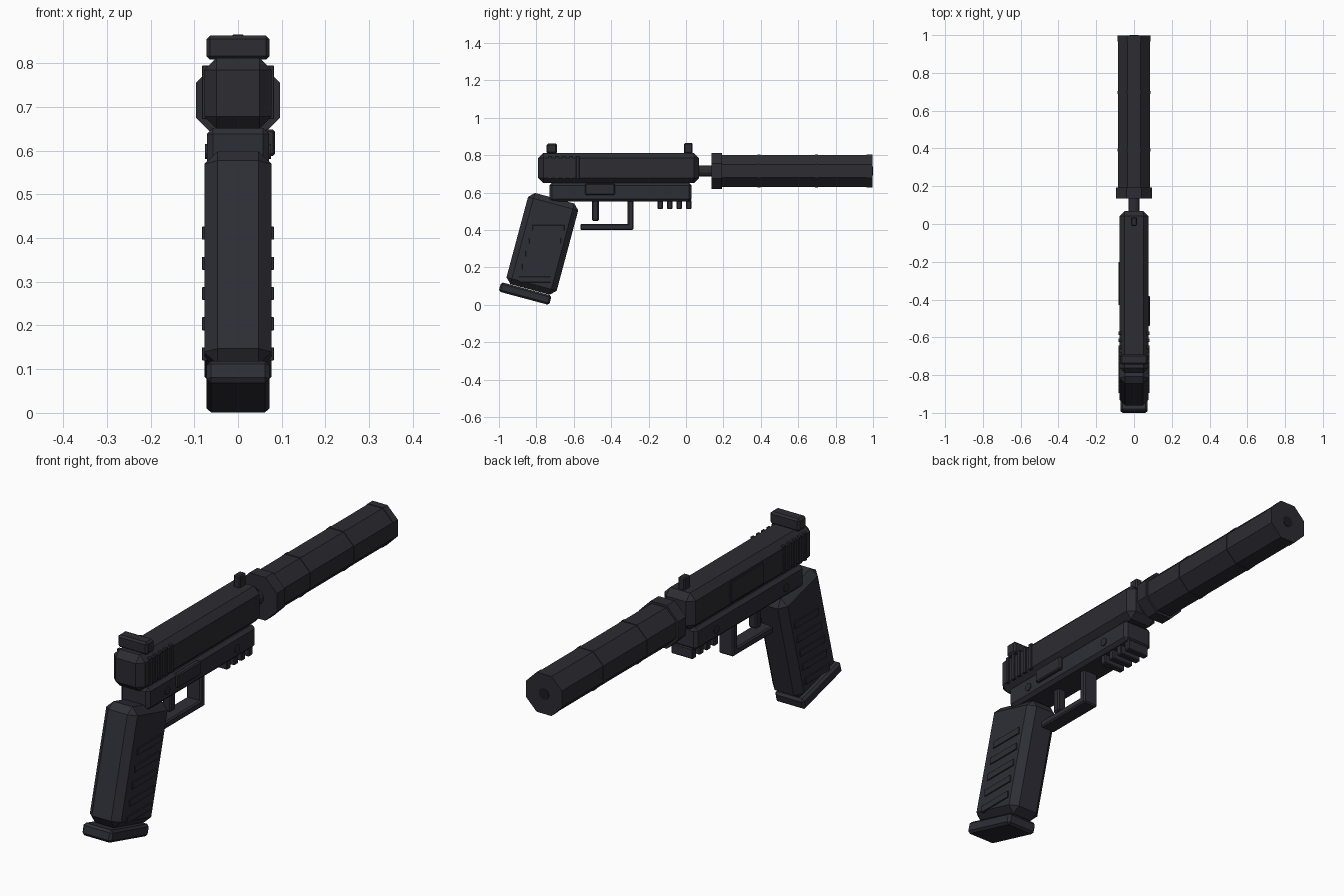
import bpy, bmesh, math
from mathutils import Matrix

if "Cube" in bpy.data.objects:
    bpy.data.objects.remove(bpy.data.objects["Cube"], do_unlink=True)


def material(name, r, g, b):
    m = bpy.data.materials.new(name)
    m.use_nodes = True
    m.diffuse_color = (r, g, b, 1)
    m.node_tree.nodes["Principled BSDF"].inputs["Base Color"].default_value = (r, g, b, 1)
    return m


metal = material("dark gunmetal", 0.025, 0.025, 0.032)
polymer = material("dark polymer", 0.027, 0.027, 0.037)
black = material("near black", 0.012, 0.012, 0.015)
TILT = math.radians(-15)


def finish(name, bm, loc, mat, tilt=0):
    mesh = bpy.data.meshes.new(name)
    bm.to_mesh(mesh)
    bm.free()
    mesh.materials.append(mat)
    ob = bpy.data.objects.new(name, mesh)
    bpy.context.collection.objects.link(ob)
    ob.location = loc
    ob.rotation_euler.x = tilt
    return ob


def box(name, x, y, z, mat=metal, bevel=0.004, tilt=0):
    """Chamfered box from (low, high) ranges."""
    bm = bmesh.new()
    size = [b - a for a, b in (x, y, z)]
    bmesh.ops.create_cube(bm, size=1, matrix=Matrix.Diagonal((*size, 1)))
    ob = finish(name, bm, [(a + b) / 2 for a, b in (x, y, z)], mat, tilt)
    if bevel:
        mod = ob.modifiers.new("chamfer", "BEVEL")
        mod.width = bevel
        mod.segments = 1
    return ob


def tube(name, apothem, start, end, mat=metal, sides=8, axis="Y", x=0, y=0, z=0.715):
    """Flat-sided cylinder along y, or along x for pins."""
    bm = bmesh.new()
    r = apothem / math.cos(math.pi / sides)
    bmesh.ops.create_cone(bm, cap_ends=True, segments=sides, radius1=r, radius2=r,
                          depth=end - start,
                          matrix=Matrix.Rotation(math.pi / sides, 4, "Z"))
    turn = Matrix.Rotation(math.pi / 2, 4, "X" if axis == "Y" else "Y")
    bmesh.ops.transform(bm, matrix=turn, verts=bm.verts)
    mid = (start + end) / 2
    return finish(name, bm, (x, mid, z) if axis == "Y" else (mid, y, z), mat)


def wide(w):
    return (-w, w)


# Slide with sights
box("slide", wide(0.077), (-0.79, 0.07), (0.65, 0.812), bevel=0.028)
box("rear_sight", wide(0.072), (-0.745, -0.69), (0.808, 0.863), bevel=0.008)
box("front_sight", wide(0.016), (-0.01, 0.035), (0.808, 0.865), bevel=0.005)
box("ejection_port", (-0.082, -0.07), (-0.43, -0.2), (0.685, 0.775), bevel=0.001)

# Slide serrations on both sides
for side, s in (("left", 1), ("right", -1)):
    for i in range(5):
        y = -0.735 + i * 0.037
        box(f"serration_{side}_{i + 1}", sorted((s * 0.062, s * 0.082)),
            (y, y + 0.017), (0.672, 0.794), bevel=0.001)

# Frame, lever and pins
box("frame", wide(0.071), (-0.73, 0.03), (0.552, 0.652), polymer, 0.014)
box("slide_lever", (0.06, 0.085), (-0.54, -0.38), (0.588, 0.648), bevel=0.005)
for name, y in (("front_pin", -0.11), ("rear_pin", -0.6)):
    tube(name, 0.017, -0.075, 0.075, sides=12, axis="X", y=y, z=0.598)

# Accessory rail
for i in range(4):
    y = -0.152 + i * 0.051
    box(f"rail_tooth_{i + 1}", wide(0.053), (y, y + 0.028), (0.512, 0.56), polymer)

# Trigger and guard
box("trigger", wide(0.02), (-0.503, -0.466), (0.448, 0.56), metal, 0.006)
box("guard_bottom", wide(0.036), (-0.565, -0.28), (0.4, 0.432), polymer, 0.006)
box("guard_post", wide(0.036), (-0.312, -0.28), (0.402, 0.56), polymer, 0.006)

# Raked grip, its texture bars and base plate
box("grip", wide(0.077), (-0.907, -0.629), (0.0735, 0.5785), polymer, 0.03, TILT)
for side, s in (("left", 1), ("right", -1)):
    for i in range(5):
        z = 0.135 + i * 0.069
        y = -0.768 + (z - 0.326) * math.tan(-TILT) + 0.01
        box(f"grip_bar_{side}_{i + 1}", sorted((s * 0.07, s * 0.082)),
            (y - 0.085, y + 0.085), (z - 0.015, z + 0.015), polymer, 0.001)
box("base_plate", wide(0.072), (-1.0, -0.72), (0.034, 0.086), polymer, 0.01, TILT)

# Barrel and eight-sided muzzle tube
tube("barrel", 0.03, 0.05, 0.16, sides=12)
tube("tube_collar", 0.096, 0.136, 0.192)
tube("tube_body", 0.086, 0.15, 0.99)
for i in range(2):
    tube(f"tube_ring_{i + 1}", 0.0885, 0.383 + i * 0.306, 0.399 + i * 0.306)
tube("tube_end_cap", 0.088, 0.965, 0.998)
tube("bore", 0.024, 0.95, 1.0, black, sides=12)
